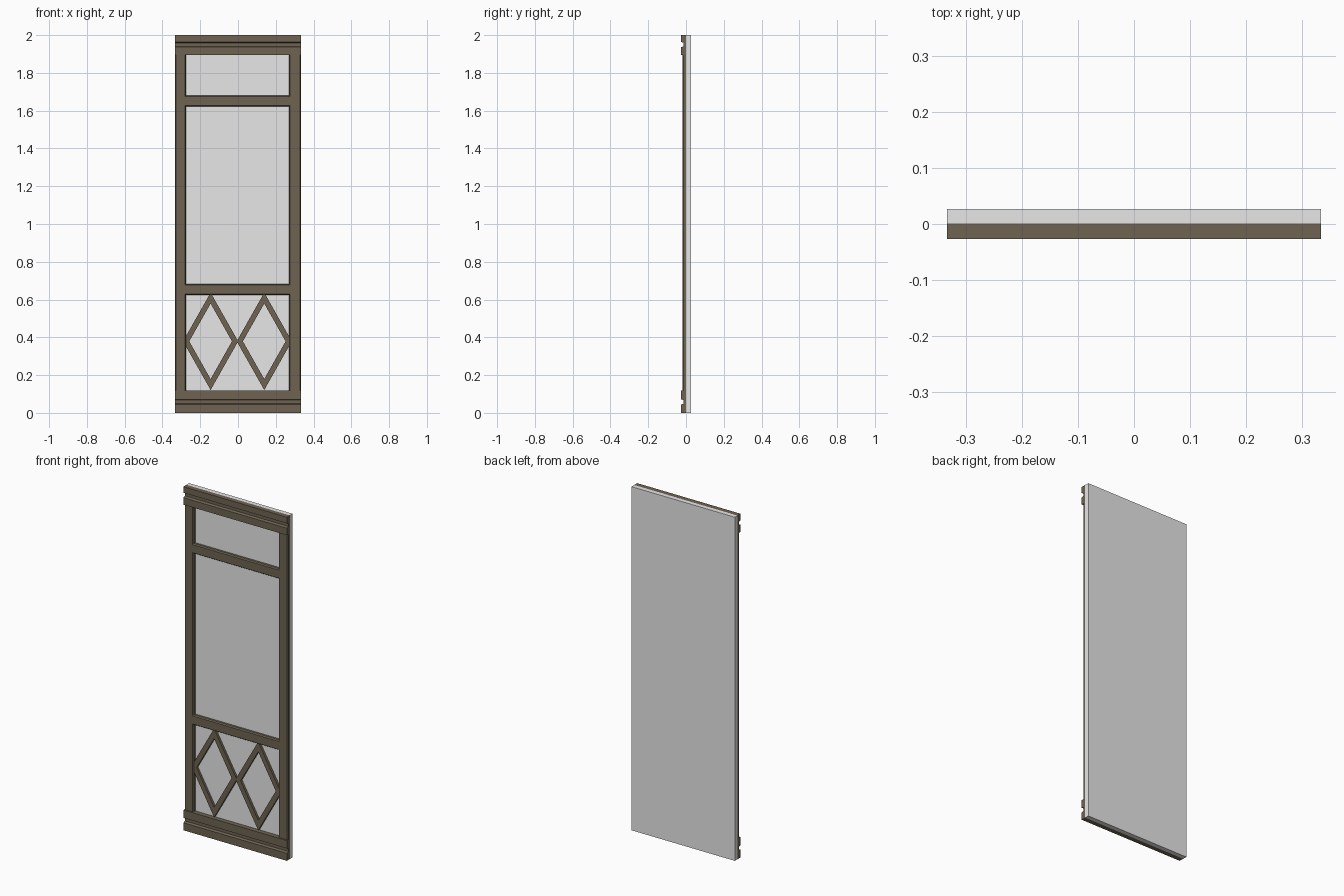
import bpy, bmesh

if "Cube" in bpy.data.objects:
    bpy.data.objects.remove(bpy.data.objects["Cube"])


def material(name, rgb):
    m = bpy.data.materials.new(name)
    m.diffuse_color = (*rgb, 1)
    m.use_nodes = True
    m.node_tree.nodes["Principled BSDF"].inputs["Base Color"].default_value = m.diffuse_color
    return m


wood = material("dark_wood", (0.158, 0.126, 0.085))
grey = material("light_grey_panel", (0.8, 0.8, 0.8))

HALF = 0.333      # half width of the door
BACK = 0.002      # plane where wood meets panel
FRONT = -0.0265   # foremost plane of the mouldings


def finish(bm, name, mat):
    bmesh.ops.recalc_face_normals(bm, faces=bm.faces)
    me = bpy.data.meshes.new(name)
    bm.to_mesh(me)
    bm.free()
    me.materials.append(mat)
    ob = bpy.data.objects.new(name, me)
    bpy.context.collection.objects.link(ob)
    return ob


def extrude(name, profile, a, b, axis, mat):
    """Profile of (y, t) points swept from a to b along 'x' or 'z'."""
    bm = bmesh.new()
    place = (lambda y, t, s: (s, y, t)) if axis == 'x' else (lambda y, t, s: (t, y, s))
    f = bm.faces.new([bm.verts.new(place(y, t, a)) for y, t in profile])
    r = bmesh.ops.extrude_face_region(bm, geom=[f])
    vec = (b - a, 0, 0) if axis == 'x' else (0, 0, b - a)
    bmesh.ops.translate(bm, vec=vec, verts=[v for v in r['geom'] if isinstance(v, bmesh.types.BMVert)])
    return finish(bm, name, mat)


def bar(t0, t1, front=-0.019, c=0.005):
    """Chamfered bar section."""
    return [(BACK, t0), (front + 0.007, t0), (front, t0 + c),
            (front, t1 - c), (front + 0.007, t1), (BACK, t1)]


def moulding(z0, g0, g1, z1):
    """Two blocks with a groove between them."""
    return [(BACK, z0), (FRONT, z0), (FRONT, g0), (-0.012, g0 + 0.005),
            (-0.012, g1 - 0.005), (FRONT, g1), (FRONT, z1), (BACK, z1)]


# back panel
extrude("back_panel", [(0.001, 0), (0.0265, 0), (0.0265, 2), (0.001, 2)], -HALF, HALF, 'x', grey)

# top and bottom mouldings
extrude("top_moulding", moulding(1.895, 1.936, 1.964, 2.0), -HALF, HALF, 'x', wood)
extrude("bottom_moulding", moulding(0, 0.044, 0.072, 0.118), -HALF, HALF, 'x', wood)

# side stiles
extrude("left_stile", bar(-HALF, -0.275), 0.117, 1.896, 'z', wood)
extrude("right_stile", bar(0.271, HALF), 0.117, 1.896, 'z', wood)

# cross rails
extrude("upper_rail", bar(1.622, 1.679), -0.28, 0.276, 'x', wood)
extrude("lower_rail", bar(0.625, 0.682), -0.28, 0.276, 'x', wood)


# diamond lattice
def diamond(name, cx, cz=0.379, hw=0.146, hh=0.258, k=0.774, front=-0.013):
    bm = bmesh.new()
    dirs = [(1, 0), (0, 1), (-1, 0), (0, -1)]

    def ring(s, y):
        return [bm.verts.new((cx + dx * hw * s, y, cz + dz * hh * s)) for dx, dz in dirs]

    loops = [ring(1, BACK), ring(1, front), ring(k, front), ring(k, BACK)]
    for n in range(4):
        p, q = loops[n], loops[(n + 1) % 4]
        for i in range(4):
            j = (i + 1) % 4
            bm.faces.new((p[i], p[j], q[j], q[i]))
    finish(bm, name, wood)


for side, cx in (("left", -0.145), ("right", 0.139)):
    diamond(side + "_diamond", cx)
